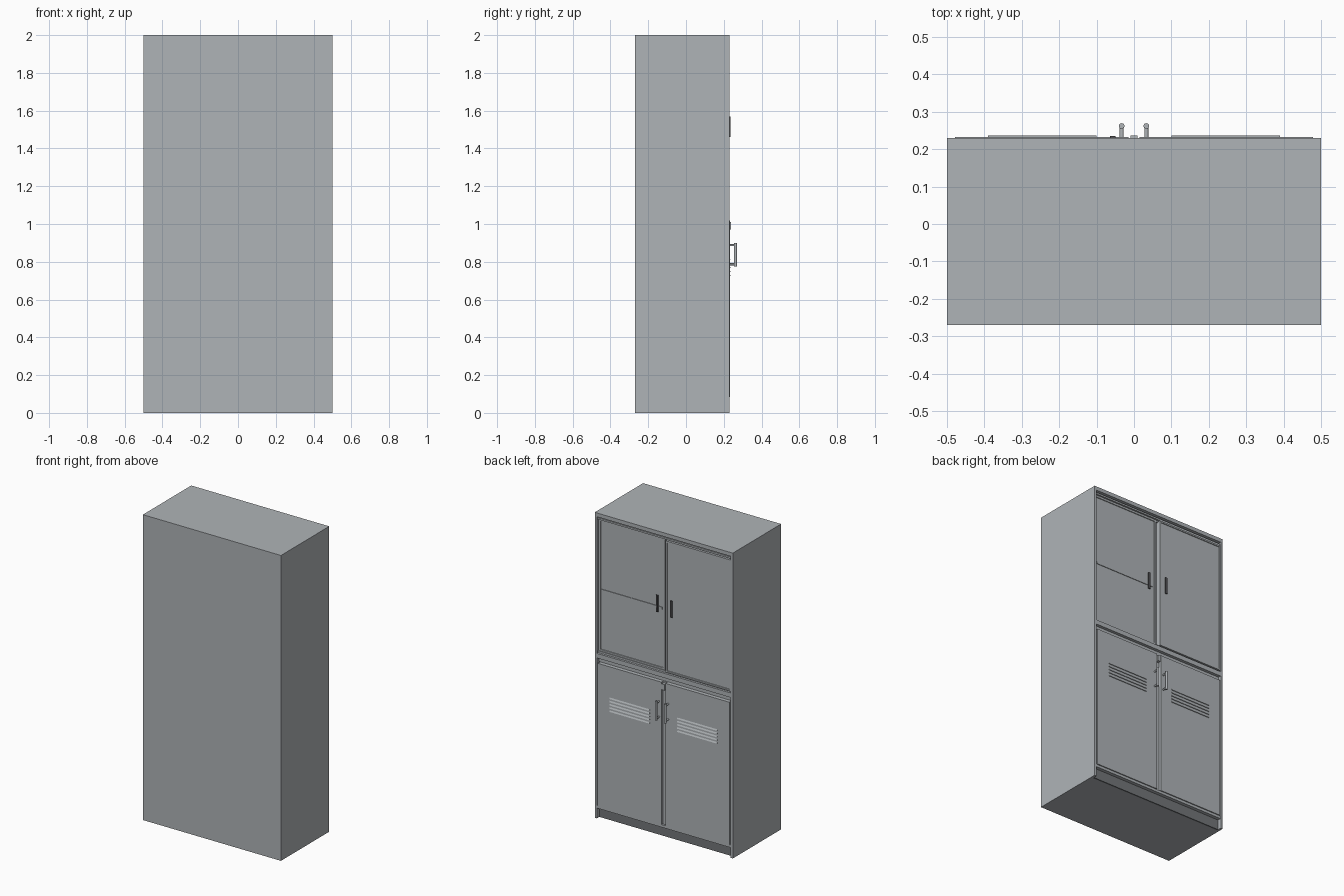
import bpy, bmesh, math
from mathutils import Matrix

cube = bpy.data.objects.get("Cube")
if cube:
    bpy.data.objects.remove(cube, do_unlink=True)


def material(name, rgb):
    m = bpy.data.materials.new(name)
    m.use_nodes = True
    m.diffuse_color = (*rgb, 1)
    m.node_tree.nodes["Principled BSDF"].inputs["Base Color"].default_value = (*rgb, 1)
    return m


GREY = material("painted grey steel", (0.43, 0.455, 0.475))
DARK = material("dark grey plinth", (0.17, 0.18, 0.19))
BLACK = material("charcoal grip", (0.08, 0.08, 0.085))


def finish(name, bm, mat):
    mesh = bpy.data.meshes.new(name)
    bmesh.ops.recalc_face_normals(bm, faces=bm.faces)
    bm.to_mesh(mesh)
    bm.free()
    mesh.materials.append(mat)
    ob = bpy.data.objects.new(name, mesh)
    bpy.context.collection.objects.link(ob)
    return ob


def add_box(bm, x, y, z):
    """Box from three (low, high) ranges."""
    spans = [sorted(r) for r in (x, y, z)]
    mid = [(a + b) / 2 for a, b in spans]
    size = [b - a for a, b in spans]
    bmesh.ops.create_cube(bm, size=1, matrix=Matrix.Translation(mid) @ Matrix.Diagonal((*size, 1)))


def box(name, x, y, z, mat=GREY):
    bm = bmesh.new()
    add_box(bm, x, y, z)
    return finish(name, bm, mat)


def framed_panel(name, x, z, back, front, border, sink):
    """Door leaf whose outer face has a sunken field inside a narrow border."""
    bm = bmesh.new()
    add_box(bm, x, (back, front), z)
    bm.normal_update()
    face = max(bm.faces, key=lambda f: f.calc_center_median().y)
    bmesh.ops.inset_region(bm, faces=[face], thickness=border)
    ring = bmesh.ops.inset_region(bm, faces=[face], thickness=0.002)
    for v in face.verts:
        v.co.y -= sink
    return finish(name, bm, GREY)


def rod(bm, start, end, radius):
    axis = end - start
    rot = axis.to_track_quat("Z", "Y").to_matrix().to_4x4()
    bmesh.ops.create_cone(bm, cap_ends=True, segments=16, radius1=radius, radius2=radius,
                          depth=axis.length, matrix=Matrix.Translation((start + end) / 2) @ rot)


BACK, FACE, CORE = -0.27, 0.23, 0.195

# Carcass: solid core, side walls, top and base
box("cabinet_core", (-0.49, 0.49), (BACK, CORE), (0, 1.99))
for side, s in (("left", 1), ("right", -1)):
    box(side + "_side_wall", (s * 0.485, s * 0.5), (BACK, FACE), (0, 2))
box("top_panel", (-0.5, 0.5), (BACK, FACE), (1.975, 2))
box("plinth", (-0.485, 0.485), (CORE, 0.205), (0, 0.07), DARK)
box("bottom_rail", (-0.485, 0.485), (CORE, 0.228), (0.066, 0.083))

# Sliding door tracks and middle rail
box("upper_track_back", (-0.485, 0.485), (CORE, 0.208), (1.945, 1.975))
box("upper_track_lip", (-0.485, 0.485), (CORE, 0.222), (1.955, 1.966))
box("middle_rail", (-0.485, 0.485), (CORE, FACE), (1.05, 1.08))
box("lower_track_lip", (-0.485, 0.485), (CORE, 0.216), (1.08, 1.092))
box("middle_rail_recess", (-0.485, 0.485), (CORE, 0.21), (1.02, 1.05))

# Upper sliding doors: the left one runs behind the right one
framed_panel("upper_left_door", (0.005, 0.485), (1.09, 1.955), CORE, 0.211, 0.018, 0.004)
framed_panel("upper_right_door", (-0.485, -0.012), (1.09, 1.95), CORE, 0.229, 0.014, 0.004)
box("left_door_crossbar", (0.025, 0.467), (CORE, 0.211), (1.484, 1.498))
for side, x, y in (("left", 0.06, 0.211), ("right", -0.057, 0.229)):
    box("upper_" + side + "_grip", (x - 0.007, x + 0.007), (y, y + 0.006), (1.46, 1.57), BLACK)

# Lower hinged doors with louvres and bar handles
for side, s in (("left", 1), ("right", -1)):
    box("lower_" + side + "_door", (s * 0.015, s * 0.478), (CORE, 0.232), (0.085, 1.018))

    bm = bmesh.new()
    for i in range(5):
        z = 0.725 + i * 0.021
        profile = [(0.23, z + 0.012), (0.2365, z), (0.23, z)]
        ends = [[bm.verts.new((s * x, py, pz)) for py, pz in profile] for x in (0.1, 0.39)]
        bm.faces.new(ends[0])
        bm.faces.new(ends[1])
        for k in range(3):
            n = (k + 1) % 3
            bm.faces.new((ends[0][k], ends[0][n], ends[1][n], ends[1][k]))
    finish("lower_" + side + "_louvres", bm, GREY)

    bm = bmesh.new()
    at = lambda y, z: Matrix.Translation((s * 0.033, y, z)).to_translation()
    rod(bm, at(0.262, 0.775), at(0.262, 0.9), 0.0075)
    for z in (0.787, 0.888):
        rod(bm, at(0.23, z), at(0.262, z), 0.0055)
    handle = finish("lower_" + side + "_handle", bm, GREY)
    bpy.ops.object.select_all(action="DESELECT")
    handle.select_set(True)
    bpy.context.view_layer.objects.active = handle
    bpy.ops.object.shade_smooth_by_angle(angle=math.radians(40))

# Post and catch between the lower doors
box("lower_centre_post", (-0.015, 0.015), (CORE, 0.215), (0.083, 1.02))
box("door_catch", (-0.01, 0.01), (0.21, 0.237), (0.972, 1.01))
